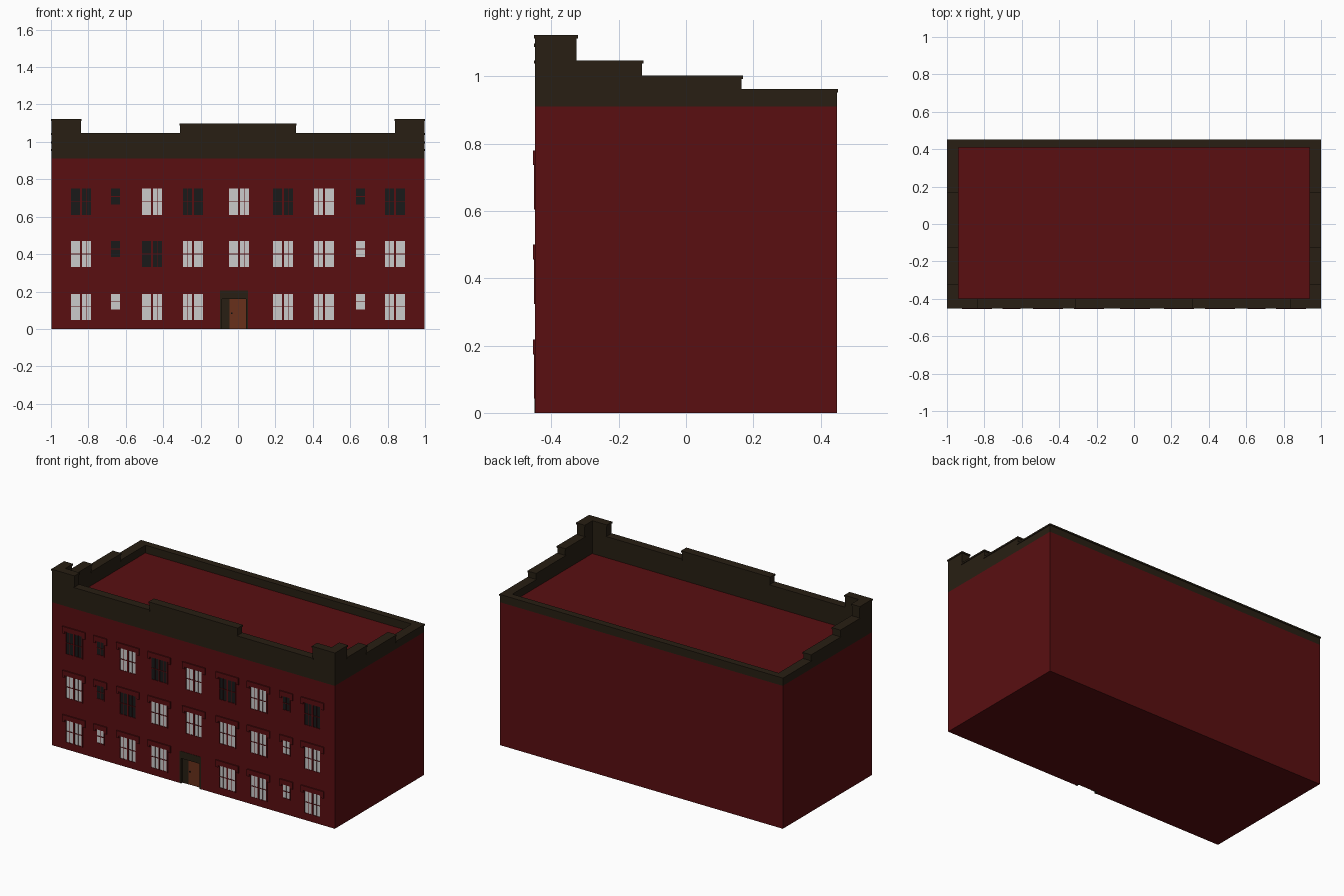
import bpy, bmesh

if "Cube" in bpy.data.objects:
    bpy.data.objects.remove(bpy.data.objects["Cube"])


def material(name, rgb):
    m = bpy.data.materials.new(name)
    m.diffuse_color = (*rgb, 1)
    m.use_nodes = True
    m.node_tree.nodes["Principled BSDF"].inputs["Base Color"].default_value = m.diffuse_color
    return m


RED = material("brick red", (0.1, 0.0045, 0.0055))
DARK = material("dark trim", (0.021, 0.0135, 0.0065))
LIT = material("lit glass", (0.75, 0.75, 0.75))
UNLIT = material("unlit glass", (0.01, 0.01, 0.01))
BROWN = material("door brown", (0.14, 0.03, 0.011))
BLACK = material("black", (0.004, 0.004, 0.004))


def boxes(name, mat, items):
    """One object from (x0, x1, y0, y1, z0, z1) boxes."""
    bm = bmesh.new()
    for x0, x1, y0, y1, z0, z1 in items:
        vs = bmesh.ops.create_cube(bm, size=1)["verts"]
        for v in vs:
            v.co = ((x0 + x1) / 2 + v.co.x * (x1 - x0),
                    (y0 + y1) / 2 + v.co.y * (y1 - y0),
                    (z0 + z1) / 2 + v.co.z * (z1 - z0))
    me = bpy.data.meshes.new(name)
    bm.to_mesh(me)
    bm.free()
    me.materials.append(mat)
    ob = bpy.data.objects.new(name, me)
    bpy.context.collection.objects.link(ob)
    return ob


X, Y, ROOF = 0.996, 0.448, 0.91      # wall half sizes and roof height
XI, YF, YB = 0.942, -0.402, 0.412    # inner faces of the parapet
DX0, DX1, DZ = -0.096, 0.053, 0.205  # doorway

# main block with a shallow doorway recess
body = boxes("building_body", RED, [(-X, X, -Y, Y, 0, ROOF)])
cutter = boxes("doorway_cutter", RED, [(DX0, DX1, -0.6, -Y + 0.02, -0.1, DZ)])
cutter.hide_render = True
mod = body.modifiers.new("doorway", "BOOLEAN")
mod.operation = "DIFFERENCE"
mod.solver = "EXACT"
mod.object = cutter
bpy.context.view_layer.objects.active = body
bpy.ops.object.modifier_apply(modifier=mod.name)
bpy.data.objects.remove(cutter)

# stepped parapet walls: footprint and top height
segments = [(-0.84, -0.31, -Y, YF, 1.045), (-0.31, 0.31, -Y, YF, 1.095),
            (0.31, 0.84, -Y, YF, 1.045), (-XI, XI, YB, Y, 0.96)]
for s in (-1, 1):
    a, b = sorted((s * X, s * XI))
    segments += [(a, b, -Y, -0.325, 1.12), (a, b, -0.325, -0.13, 1.045),
                 (a, b, -0.13, 0.165, 1.0), (a, b, 0.165, Y, 0.96)]
    a, b = sorted((s * XI, s * 0.84))
    segments.append((a, b, -Y, YF, 1.12))
boxes("parapet_walls", DARK, [(*s[:4], ROOF, s[4]) for s in segments])

# coping slabs that overhang slightly
o = 0.004
boxes("parapet_coping", DARK,
      [(s[0] - o, s[1] + o, s[2] - o, s[3] + o, s[4] - 0.008, s[4] + 0.002)
       for s in segments])

# windows: columns as (centre x, is small), rows as top z
columns = [(-0.84, 0), (-0.655, 1), (-0.46, 0), (-0.24, 0), (0.005, 0),
           (0.24, 0), (0.46, 0), (0.655, 1), (0.84, 0)]
rows = [(0.188, ()), (0.47, (1, 2)), (0.75, (0, 1, 3, 5, 7, 8))]
lit, unlit, frames, hoods = [], [], [], []
for r, (top, dark_columns) in enumerate(rows):
    for c, (cx, small) in enumerate(columns):
        if r == 0 and c == 4:
            continue  # the door is here
        hw = 0.023 if small else 0.054
        hood = 0.047 if small else 0.08
        z0 = top - (0.085 if small else 0.14)
        zm = (z0 + top) / 2
        (unlit if c in dark_columns else lit).append(
            (cx - hw, cx + hw, -Y - 0.001, -Y + 0.005, z0, top))
        f = (-Y - 0.004, -Y + 0.003)
        # stiles, sill, head and glazing bars
        frames += [(cx - hw - 0.006, cx - hw, *f, z0 - 0.006, top),
                   (cx + hw, cx + hw + 0.006, *f, z0 - 0.006, top),
                   (cx - hw, cx + hw, *f, z0 - 0.006, z0),
                   (cx - hw, cx + hw, *f, zm - 0.002, zm + 0.002)]
        if small:
            bars = [(cx, 0.001)]
        else:
            bars = [(cx, 0.005), (cx - 0.029, 0.001), (cx + 0.029, 0.001)]
        frames += [(bx - w, bx + w, *f, z0, top) for bx, w in bars]
        # hood moulding with drop ends
        h = (-Y - 0.007, -Y + 0.003)
        hoods += [(cx - hood, cx + hood, *h, top, top + 0.03),
                  (cx - hood, cx - hood + 0.016, *h, top - 0.014, top),
                  (cx + hood - 0.016, cx + hood, *h, top - 0.014, top)]
boxes("lit_window_glass", LIT, lit)
boxes("unlit_window_glass", UNLIT, unlit)
boxes("window_frames", RED, frames)
boxes("window_hoods", RED, hoods)

# entrance: surround, side panel, door and knob
yb = -Y + 0.021
boxes("door_surround", DARK, [
    (DX0, DX1, -Y - 0.002, yb, 0.16, DZ),
    (DX0, DX0 + 0.01, -Y - 0.002, yb, 0, 0.16),
    (DX1 - 0.01, DX1, -Y - 0.002, yb, 0, 0.16),
    (DX0 + 0.01, -0.045, -Y + 0.012, yb, 0, 0.16)])
boxes("front_door", BROWN, [(-0.045, DX1 - 0.01, -Y + 0.014, yb, 0, 0.16)])
boxes("door_knob", BLACK, [(-0.038, -0.03, -Y + 0.008, -Y + 0.015, 0.08, 0.088)])
